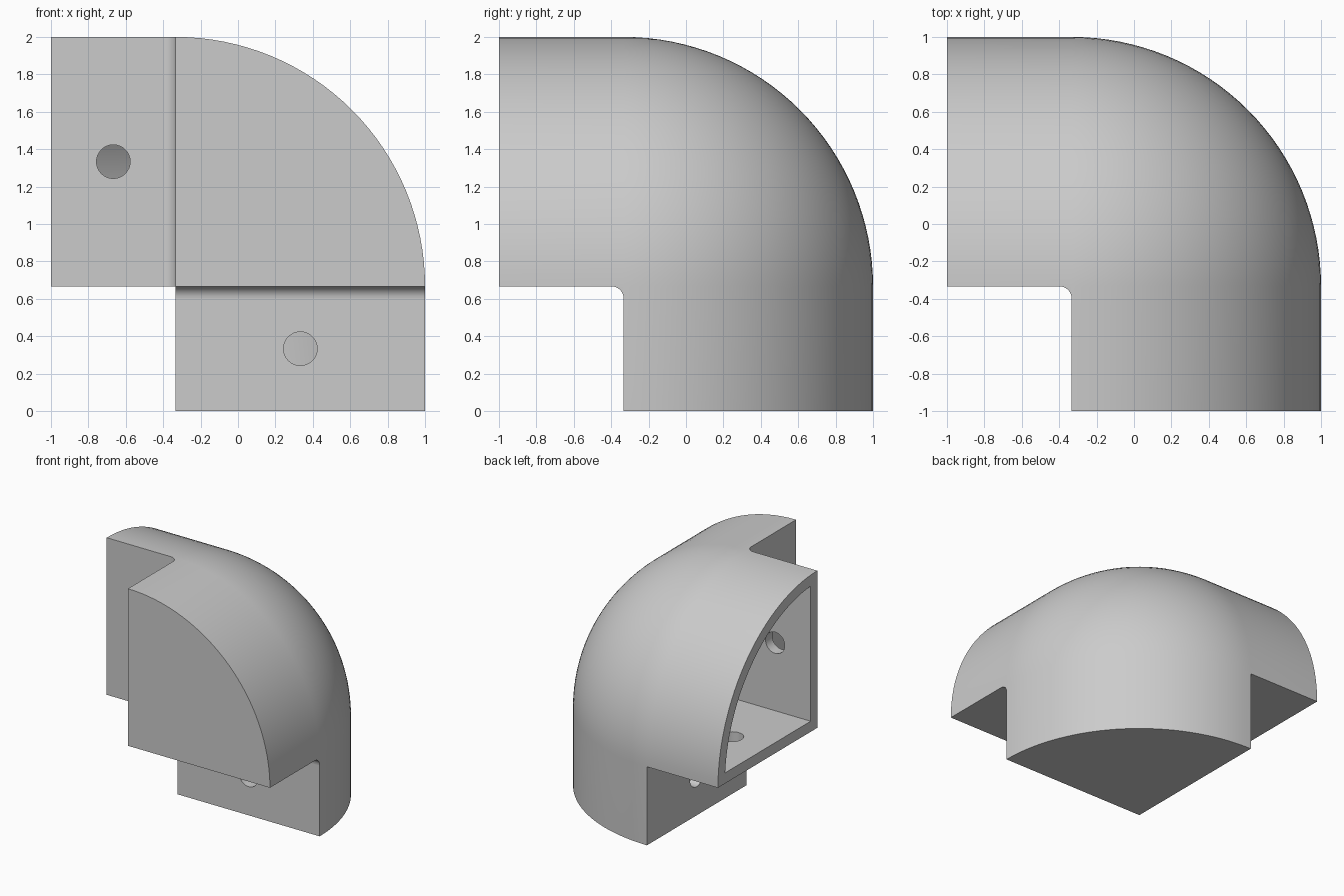
import bpy, bmesh
from math import sin, cos, pi, sqrt
from mathutils import Vector, Matrix

if "Cube" in bpy.data.objects:
    bpy.data.objects.remove(bpy.data.objects["Cube"], do_unlink=True)

R = 4 / 3                          # outer radius
ARM = 2 / 3                        # arm length beyond the shared corner
WALL = 0.09
HOLE = 0.09
FILLET = 0.065
SEG = 32
CORNER = Vector((-1 / 3, -1 / 3, 2 / 3))

grey = bpy.data.materials.new("light_grey")
grey.use_nodes = True
grey.diffuse_color = (0.6, 0.6, 0.6, 1)
grey.node_tree.nodes["Principled BSDF"].inputs["Base Color"].default_value = (0.6, 0.6, 0.6, 1)


def to_object(name, bm):
    bmesh.ops.remove_doubles(bm, verts=bm.verts, dist=1e-5)
    bmesh.ops.recalc_face_normals(bm, faces=bm.faces)
    bmesh.ops.translate(bm, verts=bm.verts, vec=CORNER)
    mesh = bpy.data.meshes.new(name)
    bm.to_mesh(mesh)
    bm.free()
    mesh.materials.append(grey)
    obj = bpy.data.objects.new(name, mesh)
    bpy.context.collection.objects.link(obj)
    return obj


def face(bm, points):
    return bm.faces.new([bm.verts.new(p) for p in points])


def corner_solid(name, radius, inset, ends):
    """Ball octant with a quarter-round arm running back along each axis."""
    bm = bmesh.new()
    origin = Vector((inset, inset, inset))

    def on_ball(d):
        b = inset * sum(d)
        return origin + d * (sqrt(b * b - 3 * inset ** 2 + radius ** 2) - b)

    def spot(i, j):
        a, e = i / SEG * pi / 2, j / SEG * pi / 2
        return on_ball(Vector((cos(a) * cos(e), sin(a) * cos(e), sin(e))))

    # rounded octant
    for i in range(SEG):
        for j in range(SEG):
            pts = [spot(i, j), spot(i + 1, j), spot(i + 1, j + 1), spot(i, j + 1)]
            face(bm, pts[:3] if j == SEG - 1 else pts)
    # arms: curved skin, two flat walls and an end cap each
    arcs = ([spot(SEG, k) for k in range(SEG + 1)],
            [spot(0, k) for k in range(SEG + 1)],
            [spot(k, 0) for k in range(SEG + 1)])
    for axis, arc in enumerate(arcs):
        ring = [origin] + arc
        far = []
        for p in ring:
            q = p.copy()
            q[axis] = -ends[axis]
            far.append(q)
        for k in range(len(ring)):
            m = (k + 1) % len(ring)
            face(bm, [ring[k], ring[m], far[m], far[k]])
        face(bm, far)
    return to_object(name, bm)


def cut(target, cutter):
    mod = target.modifiers.new("cut", "BOOLEAN")
    mod.operation = "DIFFERENCE"
    mod.solver = "EXACT"
    mod.object = cutter
    bpy.context.view_layer.objects.active = target
    bpy.ops.object.modifier_apply(modifier=mod.name)
    bpy.data.objects.remove(cutter, do_unlink=True)


def smooth(obj):
    bpy.ops.object.select_all(action="DESELECT")
    obj.select_set(True)
    bpy.context.view_layer.objects.active = obj
    bpy.ops.object.shade_smooth_by_angle(angle=pi / 6)


# hollow body, open at the end of one arm
body = corner_solid("corner_connector", R, 0, (ARM, ARM, ARM))
cavity = corner_solid("cavity", R - WALL, WALL, (ARM + 0.1, ARM - WALL, ARM - WALL))
cut(body, cavity)

# screw holes through both flat walls of every arm
for arm in range(3):
    for wall in range(3):
        if wall == arm:
            continue
        centre = Vector((R / 2, R / 2, R / 2))
        centre[arm] = -ARM / 2
        centre[wall] = WALL / 2
        drill = bmesh.new()
        turn = Vector((0, 0, 1)).rotation_difference(Vector([k == wall for k in range(3)]))
        bmesh.ops.create_cone(drill, cap_ends=True, segments=32, radius1=HOLE, radius2=HOLE,
                              depth=WALL * 2,
                              matrix=Matrix.Translation(centre) @ turn.to_matrix().to_4x4())
        cut(body, to_object("drill", drill))
smooth(body)


# rounded inner corners beside the forward arm
def fillet(name, u, v, along):
    bm = bmesh.new()
    arc = []
    for k in range(9):
        a = k / 8 * pi / 2
        p = Vector()
        p[u] = -FILLET * (1 - cos(a))
        p[v] = -FILLET * (1 - sin(a))
        arc.append(p)
    ring = [Vector()] + arc
    shift = Vector()
    shift[along] = R
    far = [p + shift for p in ring]
    for k in range(len(ring)):
        m = (k + 1) % len(ring)
        face(bm, [ring[k], ring[m], far[m], far[k]])
    face(bm, ring)
    face(bm, far)
    smooth(to_object(name, bm))


fillet("side_fillet", 0, 1, 2)
fillet("lower_fillet", 1, 2, 0)
